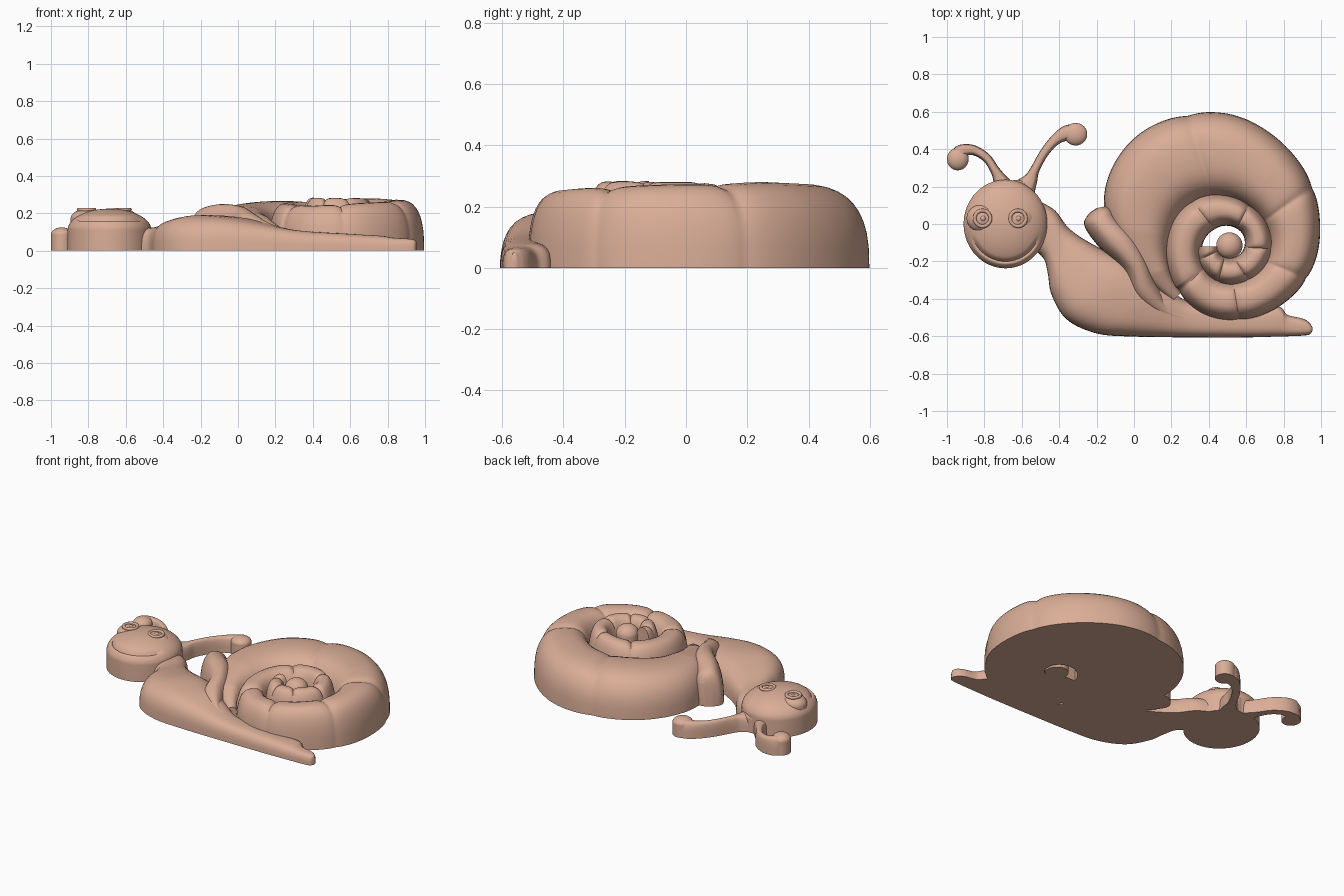
import bpy, bmesh, math
from mathutils import Vector

if "Cube" in bpy.data.objects:
    bpy.data.objects.remove(bpy.data.objects["Cube"])

clay = bpy.data.materials.new("warm clay")
clay.diffuse_color = (0.70, 0.42, 0.31, 1)
clay.use_nodes = True
clay.node_tree.nodes["Principled BSDF"].inputs["Base Color"].default_value = clay.diffuse_color


def make_object(name, rings, closed_rings_to_point=None):
    """Skin a list of equal closed rings; cap both ends."""
    bm = bmesh.new()
    vr = [[bm.verts.new(p) for p in ring] for ring in rings]
    n = len(vr[0])
    for a, b in zip(vr, vr[1:]):
        for i in range(n):
            j = (i + 1) % n
            bm.faces.new((a[i], a[j], b[j], b[i]))
    bm.faces.new(vr[0])
    bm.faces.new(vr[-1])
    bmesh.ops.recalc_face_normals(bm, faces=bm.faces)
    me = bpy.data.meshes.new(name)
    bm.to_mesh(me)
    bm.free()
    me.materials.append(clay)
    ob = bpy.data.objects.new(name, me)
    bpy.context.collection.objects.link(ob)
    bpy.ops.object.select_all(action='DESELECT')
    ob.select_set(True)
    bpy.context.view_layer.objects.active = ob
    bpy.ops.object.shade_smooth_by_angle(angle=math.radians(45))
    return ob


def spline(keys, steps=8):
    """Catmull-Rom through tuples of numbers."""
    k = [Vector(q) for q in keys]
    k = [2 * k[0] - k[1]] + k + [2 * k[-1] - k[-2]]
    out = []
    for i in range(1, len(k) - 2):
        a, b, c, d = k[i - 1:i + 3]
        for s in range(steps):
            t = s / steps
            out.append(0.5 * (2 * b + (c - a) * t + (2 * a - 5 * b + 4 * c - d) * t * t
                              + (3 * b - a - 3 * c + d) * t ** 3))
    return out + [k[-2]]


def relief(name, stations, n=2.6, m=20):
    """Flat-backed rounded strip; a station is left x, y, right x, y, height."""
    rings = []
    for lx, ly, rx, ry, h in stations:
        ring = []
        for i in range(m + 1):
            a = math.pi * i / m
            c, s = math.cos(a), max(math.sin(a), 0)
            if i in (0, m):
                s = 0
            u = 0.5 + 0.5 * math.copysign(abs(c) ** (2 / n), c)
            ring.append((lx + (rx - lx) * u, ly + (ry - ly) * u, h * s ** (2 / n)))
        rings.append(ring)
    return make_object(name, rings)


def stalk(name, keys, n=3.5):
    """Relief strip from centre points x, y, half width, height."""
    pts = spline(keys)
    st = []
    for i, p in enumerate(pts):
        d = pts[min(i + 1, len(pts) - 1)] - pts[max(i - 1, 0)]
        nx, ny = Vector((-d[1], d[0])).normalized() * p[2]
        st.append((p[0] + nx, p[1] + ny, p[0] - nx, p[1] - ny, p[3]))
    return relief(name, st, n)


def dome(name, x, y, rx, ry, edge, top, base=0.0, shape=None):
    """Upright-sided disc with a rounded top; shape(r, angle) adds relief."""
    prof = [(1, base), (1, edge)]
    prof += [(math.cos(t * math.pi / 56), edge + (top - edge) * math.sin(t * math.pi / 56))
             for t in range(1, 28)]
    rings = []
    for r, z in prof:
        ring = []
        for i in range(64):
            a = 2 * math.pi * i / 64
            dz = shape(r, a) if shape and z > edge else 0
            ring.append((x + rx * r * math.cos(a), y + ry * r * math.sin(a), z + dz))
        rings.append(ring)
    return make_object(name, rings)


def lookup(table, t):
    """Linear table lookup with falling keys."""
    if t >= table[0][0]:
        return table[0][1]
    for (t0, v0), (t1, v1) in zip(table, table[1:]):
        if t >= t1:
            return v0 + (v1 - v0) * (t0 - t) / (t0 - t1)
    return table[-1][1]


# Body: neck, belly and tapering foot
relief("body", spline([
    (-.53, -.14, -.50, .12, .12), (-.48, -.19, -.42, .07, .125), (-.46, -.27, -.34, -.03, .135),
    (-.44, -.38, -.20, -.12, .165), (-.36, -.51, -.02, -.20, .19), (-.20, -.585, .12, -.30, .18),
    (0, -.602, .20, -.36, .155), (.30, -.606, .32, -.42, .11), (.60, -.606, .60, -.44, .09),
    (.76, -.602, .77, -.44, .08), (.83, -.60, .82, -.485, .07), (.90, -.597, .90, -.505, .065),
    (.94, -.59, .935, -.525, .06), (.955, -.57, .953, -.55, .05)]), n=3)

# Shell: one spiral tube between successive turns of its boundary
CX, CY = .5, -.12
radius = [(225, .42), (210, .45), (190, .53), (172, .64), (162, .70), (153, .735), (134, .768),
          (123, .765), (104, .735), (90, .715), (75, .665), (57, .61), (36, .56), (14, .507),
          (-5, .482), (-25, .455), (-47, .424), (-82, .40), (-113, .385), (-137, .355),
          (-159, .335), (-187, .32), (-213, .315), (-240, .30), (-266, .27), (-298, .245),
          (-343, .238), (-378, .23), (-418, .21), (-455, .20), (-497, .175), (-540, .15),
          (-590, .13), (-680, .12), (-720, .105), (-800, .075), (-900, .05)]
height = [(225, .12), (200, .19), (170, .235), (130, .265), (60, .28), (0, .27), (-60, .255),
          (-110, .24), (-180, .255), (-300, .28), (-600, .285)]
creases = [107, 35, -22, -81, -137, -232, -297, -363, -418, -465, -515]


def smooth_radius(t):
    return sum(lookup(radius, t + d) for d in (-9, -4, 0, 4, 9)) / 5


shell = []
for i in range(511):
    t = 225 - 1.5 * i
    a = math.radians(t)
    pinch = max(math.exp(-abs(t - c) / 4) for c in creases)
    ro = smooth_radius(t) * (1 - .015 * pinch) + (.008 if t < -140 else 0)
    ri = smooth_radius(t - 360) - .015
    shell.append((CX + ro * math.cos(a), CY + ro * math.sin(a),
                  CX + ri * math.cos(a), CY + ri * math.sin(a),
                  lookup(height, t) * (1 - .07 * pinch)))
relief("spiral_shell", shell, n=2.7)
dome("shell_centre", .51, -.115, .07, .07, .22, .28)

# Rolled lip at the shell opening
relief("shell_lip", spline([
    (-.20, .085, -.15, .095, .15), (-.245, .05, -.11, .08, .20), (-.265, -.01, -.07, .03, .23),
    (-.19, -.12, .03, -.07, .25), (-.06, -.25, .09, -.20, .235), (0, -.40, .14, -.33, .20),
    (.14, -.50, .22, -.45, .14), (.35, -.55, .38, -.49, .095)]), n=2.4)


# Head with a pressed-in smile
def smile(r, a):
    deg = math.degrees(a) - 360 if a > math.pi else math.degrees(a)
    if not -160 < deg < -20:
        return 0
    fade = min(1, (deg + 160) / 15, (-20 - deg) / 15)
    return -.016 * fade * math.exp(-((r - .84) / .035) ** 2)


dome("head", -.687, 0, .224, .237, .11, .225, shape=smile)

# Eyes: raised lids, ring-shaped irises and pupils
for side, ex in (("left", -.81), ("right", -.62)):
    dome(side + "_eye", ex, .03, .085, .075, .17, .224, .12)
    bpy.ops.mesh.primitive_torus_add(location=(ex, .03, .219), major_radius=.042,
                                     minor_radius=.010, major_segments=40, minor_segments=10)
    ring = bpy.context.object
    ring.name = side + "_iris_ring"
    ring.data.materials.append(clay)
    bpy.ops.object.shade_smooth()
    dome(side + "_pupil", ex + .003, .03, .016, .016, .215, .229, .18)

# Feelers with rounded tips
stalk("left_feeler", [(-.69, .17, .075, .11), (-.715, .235, .04, .10), (-.745, .29, .025, .10),
                      (-.79, .355, .024, .10), (-.86, .395, .027, .105), (-.925, .388, .036, .115),
                      (-.945, .35, .045, .12)])
dome("left_feeler_tip", -.942, .347, .058, .06, .085, .125)
stalk("right_feeler", [(-.60, .17, .075, .11), (-.555, .235, .04, .10), (-.53, .29, .025, .10),
                       (-.48, .38, .024, .10), (-.42, .45, .029, .10), (-.36, .485, .042, .105),
                       (-.31, .482, .052, .11)])
dome("right_feeler_tip", -.312, .48, .062, .06, .08, .115)
dome("brow", -.63, .18, .075, .055, .09, .12)
